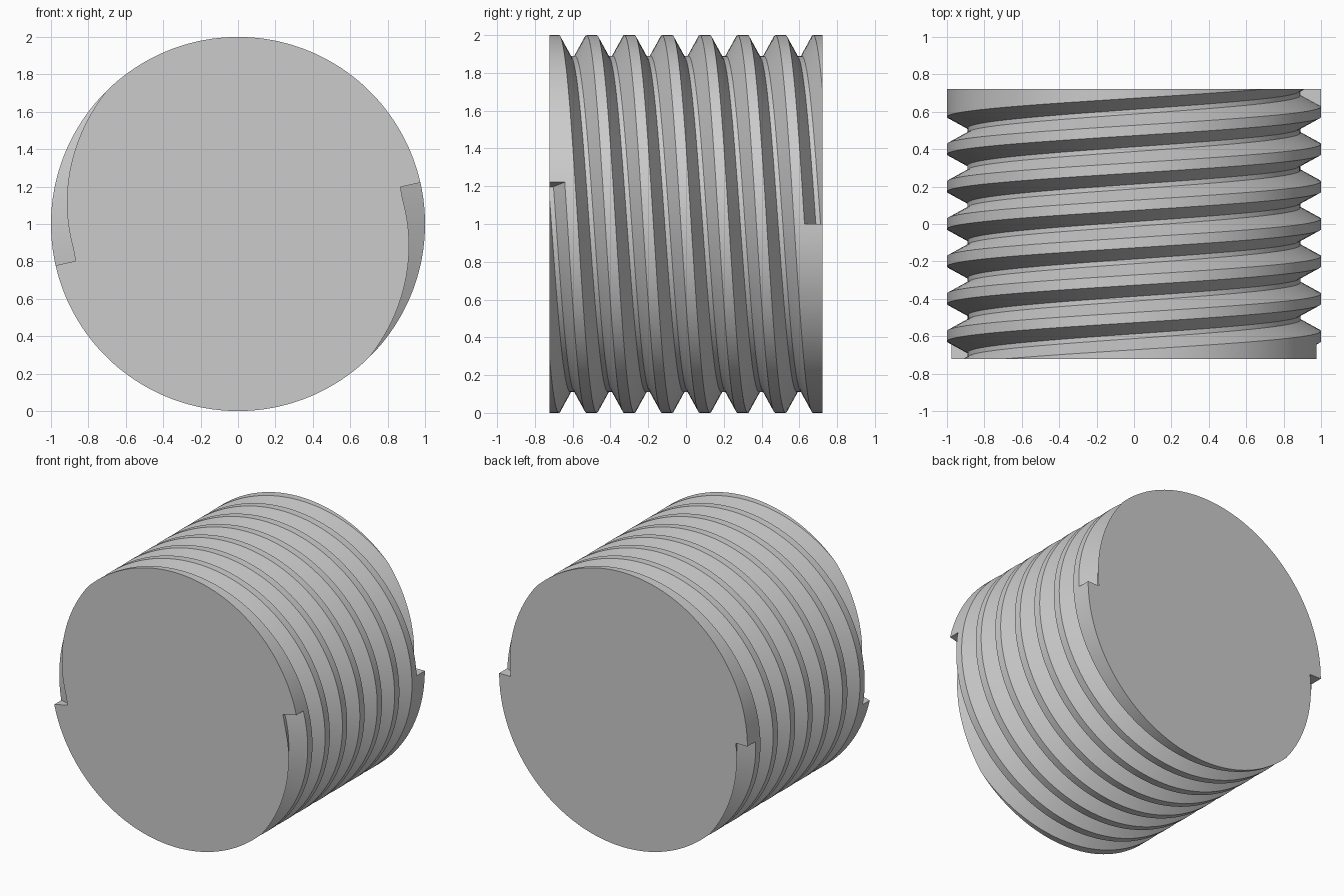
import bpy, bmesh
from math import radians, cos, sin

if "Cube" in bpy.data.objects:
    bpy.data.objects.remove(bpy.data.objects["Cube"])

R, HALF, LEAD = 1.0, 0.722, 0.4      # outer radius, half length, axial travel per turn
ROOT, OVER = 0.89, 1.03              # groove floor radius, cutter outer radius
FLOOR, MOUTH = 0.0125, 0.0725        # half widths of groove at floor and at surface
TOP = FLOOR + (MOUTH - FLOOR) * (OVER - ROOT) / (R - ROOT)
START, END, STEPS = 12.8, -1260.0, 510
SIDES = 180


def point(r, deg, y):
    a = radians(deg)
    return (r * cos(a), y, 1 + r * sin(a))


def loft(name, rings):
    # closed solid through a list of equal-sized rings
    bm = bmesh.new()
    rows = [[bm.verts.new(p) for p in ring] for ring in rings]
    n = len(rows[0])
    for a, b in zip(rows, rows[1:]):
        for i in range(n):
            j = (i + 1) % n
            bm.faces.new((a[i], a[j], b[j], b[i]))
    bm.faces.new(rows[0])
    bm.faces.new(rows[-1])
    bmesh.ops.recalc_face_normals(bm, faces=bm.faces)
    if n == 4:
        bmesh.ops.triangulate(bm, faces=bm.faces)
    me = bpy.data.meshes.new(name)
    bm.to_mesh(me)
    bm.free()
    ob = bpy.data.objects.new(name, me)
    bpy.context.collection.objects.link(ob)
    return ob


# Plain round plug lying along y
plug = loft("threaded_plug", [[point(R, i * 360 / SIDES, y) for i in range(SIDES)]
                              for y in (-HALF, HALF)])

# Two helical grooves, half a turn apart
profile = [(ROOT, -FLOOR), (OVER, -TOP), (OVER, TOP), (ROOT, FLOOR)]
for k in range(2):
    rings = []
    for s in range(STEPS + 1):
        deg = START + (END - START) * s / STEPS
        y = -0.7 - LEAD * deg / 360
        rings.append([point(r, deg + 180 * k, y + dy) for r, dy in profile])
    cutter = loft("groove_cutter", rings)
    cutter.hide_render = True
    mod = plug.modifiers.new("groove", 'BOOLEAN')
    mod.operation = 'DIFFERENCE'
    mod.solver = 'EXACT'
    mod.object = cutter
    bpy.context.view_layer.objects.active = plug
    bpy.ops.object.modifier_apply(modifier=mod.name)
    bpy.data.objects.remove(cutter)

# Smooth sides with crisp thread edges
bpy.ops.object.select_all(action='DESELECT')
plug.select_set(True)
bpy.context.view_layer.objects.active = plug
bpy.ops.object.shade_smooth_by_angle(angle=radians(30))
